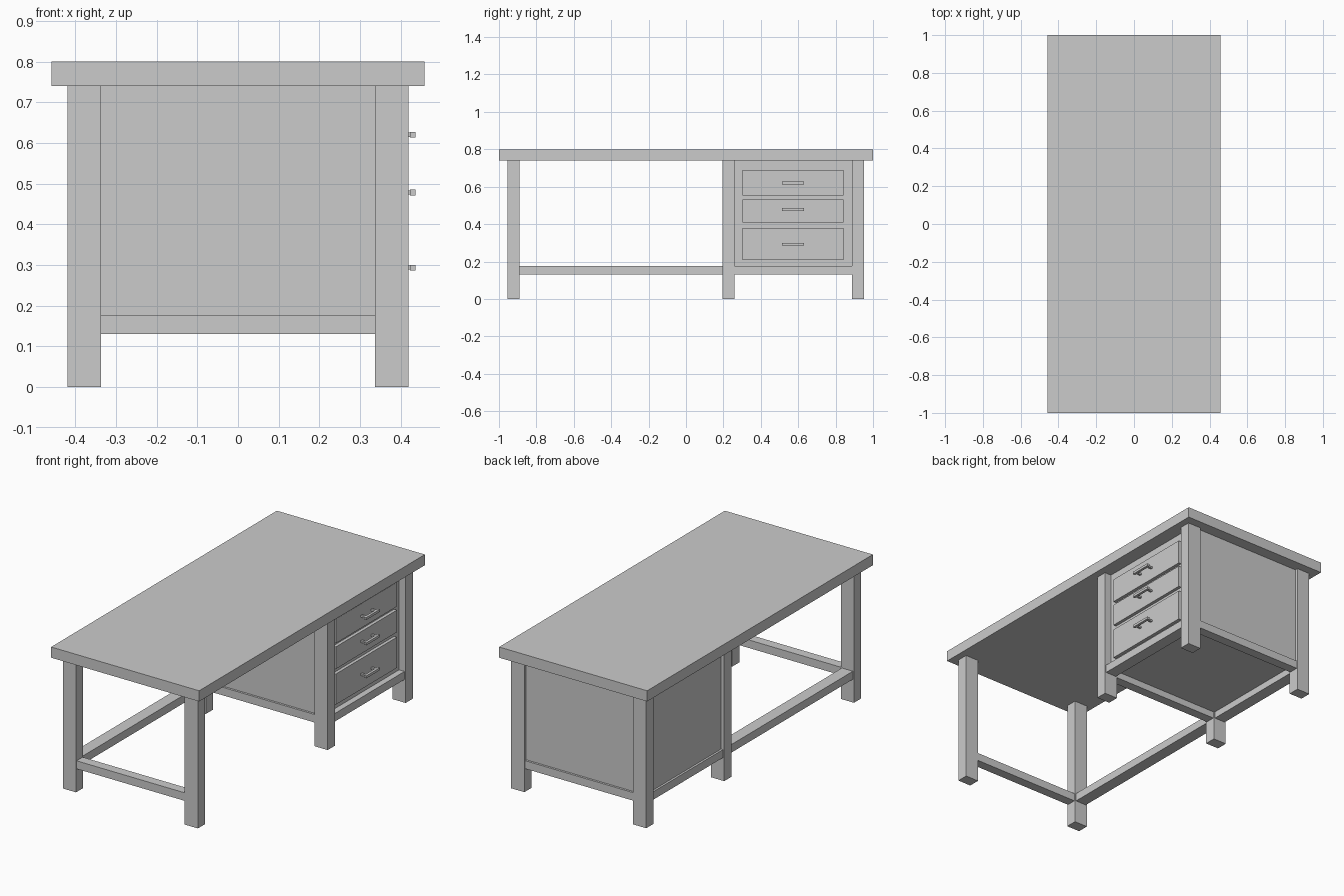
import bpy

if "Cube" in bpy.data.objects:
    bpy.data.objects.remove(bpy.data.objects["Cube"])


def box(name, x, y, z):
    """Axis-aligned box from (min, max) ranges."""
    bpy.ops.mesh.primitive_cube_add(
        size=1, location=[(r[0] + r[1]) / 2 for r in (x, y, z)])
    o = bpy.context.object
    o.name = name
    o.scale = [r[1] - r[0] for r in (x, y, z)]
    bpy.ops.object.transform_apply(location=False, rotation=False, scale=True)
    return o


LEG_X, LEG_HX, LEG_HY = 0.378, 0.041, 0.032
LEG_Y = {"front": -0.922, "middle": 0.228, "rear": 0.919}
SIDES = {"left": -1, "right": 1}
RAIL_Z = (0.13, 0.175)
IN_X = LEG_X - LEG_HX

# desk top
box("desk_top", (-0.459, 0.459), (-1, 1), (0.74, 0.80))

# six legs
for row, y in LEG_Y.items():
    for side, s in SIDES.items():
        box(f"{row}_{side}_leg", (s * LEG_X - LEG_HX, s * LEG_X + LEG_HX),
            (y - LEG_HY, y + LEG_HY), (0, 0.74))

# cross rails between each pair of legs
for row, y in LEG_Y.items():
    box(f"{row}_cross_rail", (-IN_X, IN_X), (y - 0.027, y + 0.027), RAIL_Z)


# lengthwise rails
def long_rail(name, s, a, b):
    box(name, (s * LEG_X - 0.034, s * LEG_X + 0.034),
        (LEG_Y[a] + LEG_HY, LEG_Y[b] - LEG_HY), RAIL_Z)


long_rail("long_rail", -1, "front", "middle")
for side, s in SIDES.items():
    long_rail(f"cabinet_{side}_rail", s, "middle", "rear")

# cabinet body, set back from the legs
FACE = 0.378
box("cabinet_body", (-0.400, FACE), (0.213, 0.934), (0.168, 0.74))

# drawers with bar handles on two posts
DRAWERS = [(0.552, 0.688, 0.62), (0.408, 0.532, 0.478), (0.208, 0.38, 0.293)]
MID_Y = 0.572
for i, (z0, z1, hz) in enumerate(DRAWERS, 1):
    box(f"drawer_front_{i}", (FACE - 0.01, 0.396), (0.302, 0.842), (z0, z1))
    box(f"drawer_handle_{i}", (0.423, 0.437),
        (MID_Y - 0.06, MID_Y + 0.06), (hz - 0.007, hz + 0.007))
    for side, s in SIDES.items():
        y = MID_Y + s * 0.045
        box(f"handle_post_{i}_{side}", (0.39, 0.425),
            (y - 0.006, y + 0.006), (hz - 0.005, hz + 0.005))
